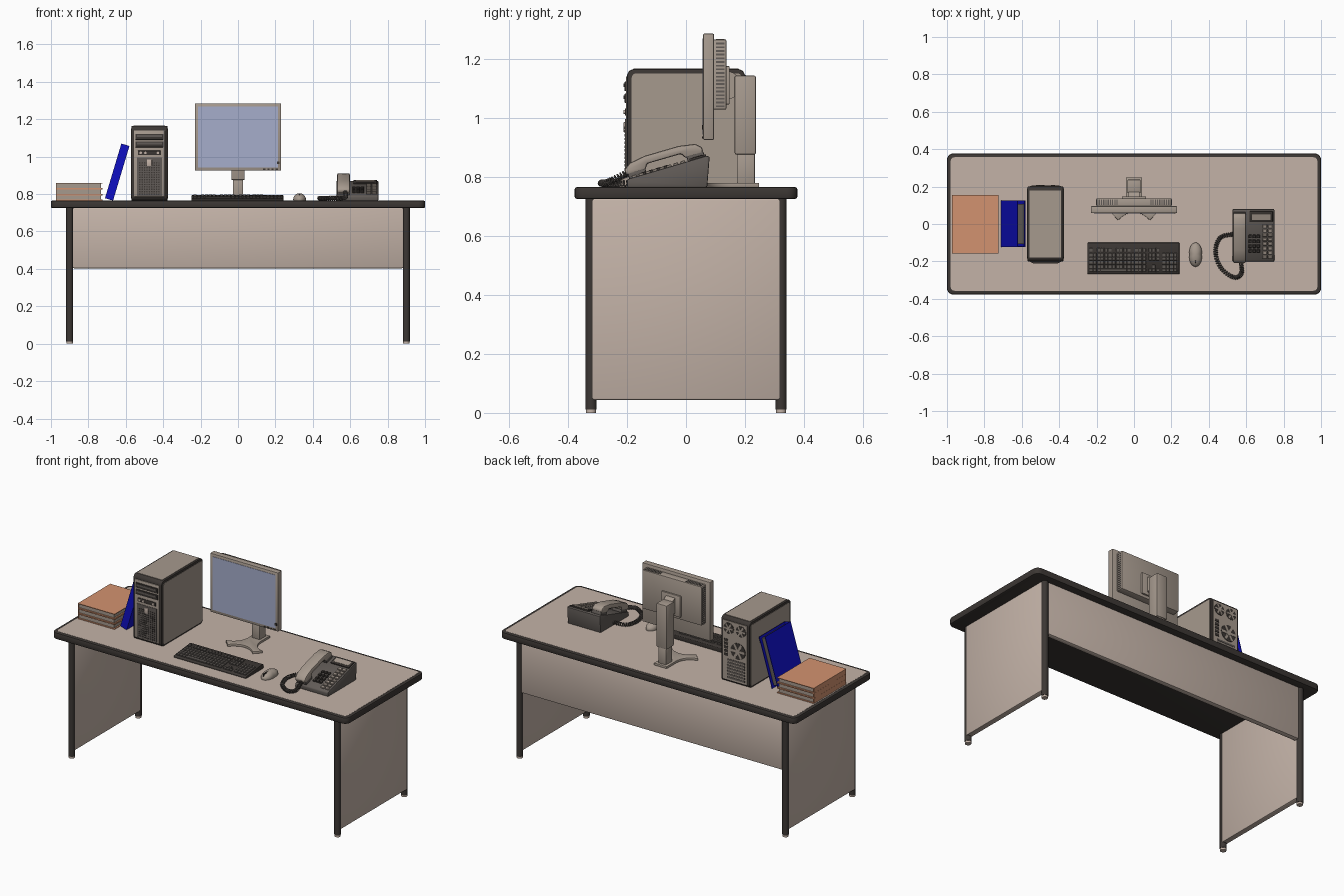
import bpy, bmesh, math
from mathutils import Matrix, Vector

if "Cube" in bpy.data.objects:
    bpy.data.objects.remove(bpy.data.objects["Cube"])

def material(name, r, g, b):
    m = bpy.data.materials.new(name)
    m.diffuse_color = (r, g, b, 1)
    m.use_nodes = True
    m.node_tree.nodes["Principled BSDF"].inputs["Base Color"].default_value = m.diffuse_color
    return m

TAN = material("tan", .55, .45, .39)
TAUPE = material("taupe", .38, .32, .27)
DARK = material("dark", .045, .038, .034)
CHAR = material("charcoal", .12, .105, .095)
ORANGE = material("orange", .65, .29, .16)
BLUE = material("blue", .005, .005, .55)
SCREEN = material("screen", .38, .42, .6)
D = .765  # desk surface height

def finish(name, bm, mat, bevel=0, segs=2, M=None):
    bmesh.ops.recalc_face_normals(bm, faces=bm.faces)
    if bevel:
        edges = [e for e in bm.edges if e.calc_face_angle(0) > .6]
        bmesh.ops.bevel(bm, geom=edges, offset=bevel, segments=segs, profile=.5, affect='EDGES', clamp_overlap=True)
    if M:
        bm.transform(M)
    me = bpy.data.meshes.new(name)
    bm.to_mesh(me)
    bm.free()
    me.materials.append(mat)
    ob = bpy.data.objects.new(name, me)
    bpy.context.collection.objects.link(ob)
    bpy.ops.object.select_all(action='DESELECT')
    ob.select_set(True)
    bpy.context.view_layer.objects.active = ob
    bpy.ops.object.shade_smooth_by_angle(angle=.6)
    return ob

def boxes(name, items, mat, bevel=0, segs=2, M=None):
    """Each item is (x0, x1, y0, y1, z0, z1)."""
    bm = bmesh.new()
    for x0, x1, y0, y1, z0, z1 in items:
        T = Matrix.Translation(((x0+x1)/2, (y0+y1)/2, (z0+z1)/2)) @ Matrix.Diagonal((x1-x0, y1-y0, z1-z0, 1))
        bmesh.ops.create_cube(bm, size=1, matrix=T)
    return finish(name, bm, mat, bevel, segs, M)

def prism(name, pts, axis, a, b, mat, bevel=0, segs=2, M=None):
    place = {'x': lambda u, v, w: (w, u, v), 'y': lambda u, v, w: (u, w, v), 'z': lambda u, v, w: (u, v, w)}[axis]
    bm = bmesh.new()
    lo, hi = [[bm.verts.new(place(u, v, w)) for u, v in pts] for w in (a, b)]
    bm.faces.new(lo)
    bm.faces.new(hi)
    for i in range(len(pts)):
        j = (i + 1) % len(pts)
        bm.faces.new((lo[i], lo[j], hi[j], hi[i]))
    return finish(name, bm, mat, bevel, segs, M)

def round_rect(x0, x1, y0, y1, r, n=6):
    out = []
    for k, (cx, cy) in enumerate([(x1-r, y1-r), (x0+r, y1-r), (x0+r, y0+r), (x1-r, y0+r)]):
        for i in range(n + 1):
            t = (k + i/n) * math.pi/2
            out.append((cx + r*math.cos(t), cy + r*math.sin(t)))
    return out

def cylinders(name, items, axis, mat, n=24):
    """Each item is (centre, radius, depth) along the axis."""
    R = {'x': Matrix.Rotation(math.pi/2, 4, 'Y'), 'y': Matrix.Rotation(math.pi/2, 4, 'X'), 'z': Matrix()}[axis]
    bm = bmesh.new()
    for c, r, d in items:
        bmesh.ops.create_cone(bm, cap_ends=True, segments=n, radius1=r, radius2=r, depth=d,
                              matrix=Matrix.Translation(c) @ R)
    return finish(name, bm, mat)

def curve_pts(p, c, q, n=8):
    p, c, q = Vector(p), Vector(c), Vector(q)
    return [tuple(p*(1-t)**2 + c*2*t*(1-t) + q*t*t) for t in [i/n for i in range(n + 1)]]

# Desk
prism("desk_top_edge", round_rect(-1, 1, -.377, .377, .035), 'z', .725, D, DARK, .007)
prism("desk_top_surface", round_rect(-.98, .98, -.357, .357, .02), 'z', .755, D + .001, TAN)
corners = [(x, y) for x in (-.9, .9) for y in (-.322, .322)]
cylinders("desk_legs", [((x, y, .369), .019, .714) for x, y in corners], 'z', DARK)
cylinders("desk_feet", [((x, y, .006), .017, .012) for x, y in corners], 'z', TAN)
for side, s in (("left", -1), ("right", 1)):
    x0, x1 = sorted((s*.883, s*.919))
    boxes(side + "_side_panel", [(x0, x1, -.322, .322, .043, .727)], TAN, .008)
boxes("modesty_panel", [(-.885, .885, .3, .334, .403, .727)], TAN, .008)

# Books: spine on the left, pages recessed on the other sides
covers, pages = [], []
for i in range(3):
    z = D + .001 + i*.0315
    covers += [(-.974, -.725, -.158, .156, z, z+.004), (-.974, -.725, -.158, .156, z+.027, z+.031),
               (-.974, -.97, -.158, .156, z+.004, z+.027)]
    pages.append((-.97, -.733, -.15, .148, z+.004, z+.027))
boxes("book_covers", covers, ORANGE)
boxes("book_pages", pages, TAUPE)

# Leaning binder
L = Matrix.Translation((-.668, 0, D)) @ Matrix.Rotation(.2915, 4, 'Y')
boxes("binder_cover", [(-.045, -.041, -.122, .125, 0, .305), (-.004, 0, -.122, .125, 0, .305),
                       (-.041, -.004, -.122, -.118, 0, .305)], BLUE, M=L)
boxes("binder_pages", [(-.041, -.004, -.106, .106, .01, .292)], CHAR, M=L)

# Computer tower
prism("tower_shell", round_rect(-.2, .2, D, 1.165, .025), 'x', -.57, -.377, DARK, .005)
prism("tower_side_panels", round_rect(-.184, .19, D+.012, 1.15, .015), 'x', -.572, -.375, TAUPE)
boxes("tower_top_panel", [(-.558, -.389, -.178, .178, 1.15, 1.167)], TAUPE)
boxes("tower_bezel", [(-.556, -.391, -.204, -.18, .785, 1.14)], TAUPE, .003)
boxes("tower_drive_bays", [(-.548, -.399, -.208, -.2, z, z+.032) for z in (1.09, 1.05)]
      + [(-.535, -.412, -.207, -.2, 1.008, 1.032)], DARK, .002)
boxes("tower_drive_trays", [(-.54, -.407, -.211, -.2, z, z+.012) for z in (1.104, 1.064)], CHAR)
boxes("tower_grille_plate", [(-.54, -.407, -.206, -.2, .79, .995)], CHAR)
cylinders("tower_grille_holes", [((-.525+.0128*i, -.205, .8+.0128*j), .0042, .006)
                                 for i in range(9) for j in range(14)], 'y', DARK, 8)
cylinders("tower_buttons", [((x, -.208, 1.02), .007, .006) for x in (-.52, -.495, -.428)], 'y', TAN, 16)
boxes("tower_lock", [(-.486, -.461, -.211, -.2, .95, .985)], TAN, .002)
boxes("tower_back_plate", [(-.555, -.391, .19, .203, .785, 1.145)], TAUPE)
fans = [(-.432, 1.1, .034), (-.514, 1.1, .034), (-.495, .975, .05)]
cylinders("tower_fan_openings", [((x, .203, z), r, .004) for x, z, r in fans], 'y', DARK)
bm = bmesh.new()
for x, z, r in fans:
    T = Matrix.Translation((x, .205, z))
    bmesh.ops.create_cone(bm, cap_ends=True, segments=16, radius1=r*.32, radius2=r*.32, depth=.006,
                          matrix=T @ Matrix.Rotation(math.pi/2, 4, 'X'))
    for k in range(6):
        B = Matrix.Rotation(k*math.pi/3, 4, 'Y') @ Matrix.Translation((r*.6, 0, 0)) @ Matrix.Diagonal((r*.7, .004, r*.3, 1))
        bmesh.ops.create_cube(bm, size=1, matrix=T @ B)
finish("tower_fan_blades", bm, TAUPE)
boxes("tower_expansion_slots", [(-.54, -.42, .2, .205, .795+.018*i, .806+.018*i) for i in range(7)], CHAR)
boxes("tower_rear_ports", [(-.428, -.4, .2, .206, .93+.022*i, .945+.022*i) for i in range(5)], DARK)

# Monitor
boxes("monitor_frame", [(-.23, .23, .058, .095, .925, 1.285)], TAUPE, .004)
boxes("monitor_screen", [(-.213, .213, .056, .06, .943, 1.268)], SCREEN)
boxes("monitor_buttons", [(.135+.022*i, .147+.022*i, .055, .06, .93, .937) for i in range(4)]
      + [(.208, .222, .055, .06, .96, .975)], DARK)
boxes("monitor_back_housing", [(-.2, .2, .09, .137, 1.028, 1.265)], TAUPE, .004)
vents = [(s*.195-.007, s*.195+.007, .101, .131, 1.036+.0125*i, 1.042+.0125*i) for s in (-1, 1) for i in range(18)]
vents += [(s*(.09+.012*i)-.003, s*(.09+.012*i)+.003, .101, .131, 1.255, 1.267) for s in (-1, 1) for i in range(9)]
boxes("monitor_vents", vents, CHAR)
boxes("stand_mount", [(-.065, .065, .135, .148, 1.045, 1.175)], TAUPE, .004)
cylinders("stand_hinge", [((0, .137, 1.11), .048, .06)], 'x', TAUPE)
boxes("stand_column_upper", [(-.036, .036, .165, .237, .875, 1.143)], TAUPE, .006)
boxes("stand_column_lower", [(-.027, .027, .172, .233, .77, .88)], TAUPE, .005)
base = (curve_pts((-.085, .02), (0, .105), (.085, .02)) + curve_pts((.125, .062), (.05, .08), (.043, .155))
        + [(.043, .248), (-.043, .248)] + curve_pts((-.043, .155), (-.05, .08), (-.125, .062)))
prism("stand_base", base, 'z', D, .779, TAUPE, .002)

# Keyboard
prism("keyboard_body", [(-.268, D), (-.1, D), (-.1, .79), (-.11, .794), (-.262, .778), (-.268, .774)],
      'x', -.248, .242, DARK, .002)
K = Matrix.Translation((0, -.262, .778)) @ Matrix.Rotation(math.atan(.016/.152), 4, 'X')
keys, p = [], .0203
for row in range(6):
    y = .006 + row*.0208 + (.006 if row == 5 else 0)
    spans = []
    for i in range(15):
        if not (row == 0 and 3 <= i <= 9) and not (row == 5 and i in (1, 6, 11)):
            spans.append((-.24 + i*p, -.24 + (i+1)*p))
    if row == 0:
        spans.append((-.24 + 3*p, -.24 + 10*p))
    spans += [(.077+i*.0195, .077+(i+1)*.0195) for i in range(3) if row != 2 and (row != 1 or i == 1)]
    if row < 5:
        spans += [(.15+i*p, .15+(i+1)*p) for i in range(4)]
    keys += [(a+.0015, b-.0015, y, y+.018, -.002, .007) for a, b in spans]
boxes("keyboard_keys", keys, CHAR, .0015, 1, K)

# Mouse
bm = bmesh.new()
bmesh.ops.create_uvsphere(bm, u_segments=32, v_segments=16, radius=1)
for v in bm.verts:
    sq = 1 + .12*abs(math.sin(2*math.atan2(v.co.y, v.co.x)))
    v.co = (.329 + v.co.x*.033*sq, -.164 + v.co.y*.065, max(D, .772 + v.co.z*.032))
finish("mouse_body", bm, TAUPE)
cylinders("mouse_wheel", [((.329, -.2, .795), .008, .007)], 'x', DARK, 16)
boxes("mouse_button_seam", [(.3285, .3295, -.226, -.15, .785, .8035)], DARK)

# Telephone, controls laid out on its sloping face
prism("phone_body", [(-.2, D), (.072, D), (.08, .868), (.07, .871), (-.195, .793), (-.2, .788)],
      'x', .527, .75, CHAR, .004)
P = Matrix.Translation((0, -.2, .791)) @ Matrix.Rotation(math.atan(.08/.275), 4, 'X')
boxes("phone_display_frame", [(.618, .742, .222, .28, -.004, .008)], DARK, .002, M=P)
boxes("phone_display", [(.63, .73, .234, .268, 0, .01)], TAUPE, M=P)
boxes("phone_keypad", [(.612+.022*i, .629+.022*i, .05+.027*j, .068+.027*j, -.002, .009)
                       for i in range(3) for j in range(4)], DARK, .002, 1, P)
boxes("phone_function_keys", [(.687+.029*i, .711+.029*i, .018+.0245*j, .035+.0245*j, -.002, .008)
                              for i in range(2) for j in range(8)], TAUPE, .002, 1, P)
boxes("phone_cradle", [(.532, .597, .008, .07, -.004, .02), (.532, .597, .215, .275, -.004, .02)], CHAR, .004, M=P)
handset = [(.002, .014), (.07, .014), (.08, .032), (.2, .032), (.21, .014), (.273, .014), (.275, .034),
           (.255, .051), (.2, .06), (.08, .06), (.025, .051), (0, .034)]
prism("phone_handset", handset, 'x', .53, .598, TAUPE, .007, M=P)

# Coiled cord wound around a smooth path
path = [Vector(q) for q in ((.57, -.15, .82), (.572, -.2, .812), (.575, -.262, .783), (.535, -.286, .778), (.465, -.235, .778),
                            (.436, -.15, .778), (.46, -.075, .778), (.53, -.055, .782), (.58, -.055, .782))]
def along(t):
    i = min(int(t), len(path) - 4)
    u = t - i
    a, b, c, d = path[i:i+4]
    return .5*(2*b + (c-a)*u + (2*a-5*b+4*c-d)*u*u + (3*b-a-3*c+d)*u**3)
turns, per = 44, 10
cu = bpy.data.curves.new("phone_cord", 'CURVE')
cu.dimensions, cu.bevel_depth, cu.bevel_resolution = '3D', .003, 1
sp = cu.splines.new('POLY')
sp.points.add(turns*per)
for k in range(turns*per + 1):
    t = k/(turns*per) * (len(path) - 3)
    c = along(t)
    tan = (along(min(t+.01, 6)) - along(max(t-.01, 0))).normalized()
    side = tan.cross(Vector((0, 0, 1))).normalized()
    up = side.cross(tan)
    ang = 2*math.pi*k/per
    sp.points[k].co = (*(c + .0095*(side*math.cos(ang) + up*math.sin(ang))), 1)
cu.materials.append(CHAR)
bpy.context.collection.objects.link(bpy.data.objects.new("phone_cord", cu))
